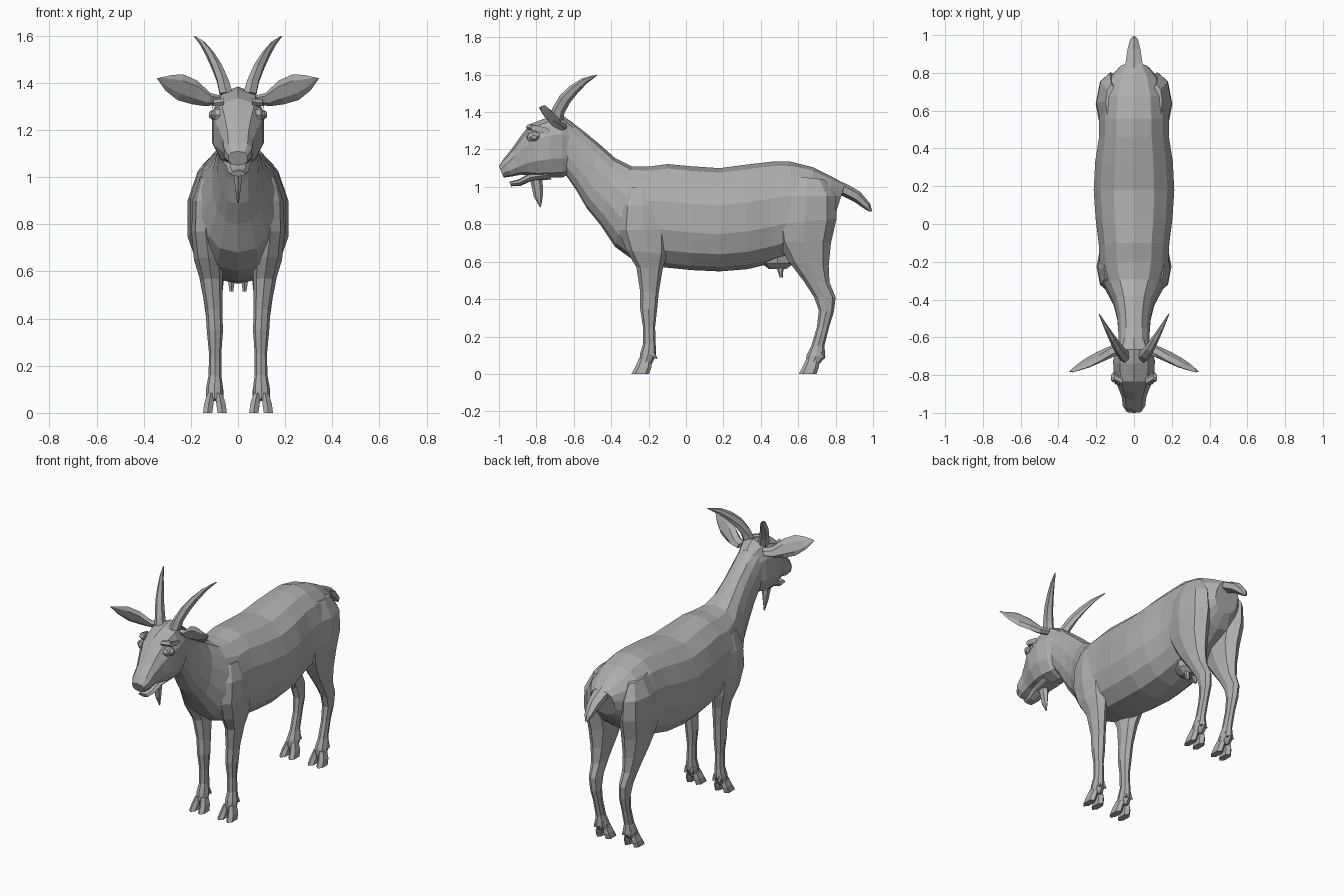
import bpy, math
from mathutils import Vector as V

coat = bpy.data.materials.new("grey_coat")
coat.diffuse_color = (0.42, 0.42, 0.42, 1)


def ring(c, u, v, n=8, p=1.0):
    """Superellipse of n points round c, spanned by half axes u and v."""
    def f(t):
        return math.copysign(abs(t) ** p, t) if abs(t) > 1e-6 else 0
    a = [2 * math.pi * i / n for i in range(n)]
    return [V(c) + V(u) * f(math.cos(t)) + V(v) * f(math.sin(t)) for t in a]


def span(y0, z0, y1, z1, hw, x=0, n=8, p=1.0):
    """Ring across a side profile, from one (y, z) edge to the other."""
    a, b = V((0, y0, z0)), V((0, y1, z1))
    return ring((a + b) / 2 + V((x, 0, 0)), (a - b) / 2, (hw, 0, 0), n, p)


def loft(name, rings, mirror=False):
    for s in ((1, -1) if mirror else (1,)):
        n = len(rings[0])
        verts = [(s * q.x, q.y, q.z) for r in rings for q in r]
        faces = [(k * n + i, k * n + (i + 1) % n, (k + 1) * n + (i + 1) % n, (k + 1) * n + i)
                 for k in range(len(rings) - 1) for i in range(n)]
        faces += [tuple(range(n))[::-1], tuple(range(len(verts) - n, len(verts)))]
        if s < 0:
            faces = [f[::-1] for f in faces]
        # outward winding from the signed volume
        vol = sum(V(verts[f[0]]).dot(V(verts[f[i]]).cross(V(verts[f[i + 1]])))
                  for f in faces for i in range(1, len(f) - 1))
        if vol < 0:
            faces = [f[::-1] for f in faces]
        me = bpy.data.meshes.new(name)
        me.from_pydata(verts, [], faces)
        me.materials.append(coat)
        side = ("_left" if s > 0 else "_right") if mirror else ""
        bpy.context.collection.objects.link(bpy.data.objects.new(name + side, me))


# neck and trunk: top y z, bottom y z, half width
body = [(-.63, 1.36, -.64, 1.06, .085), (-.55, 1.30, -.585, .98, .085),
        (-.47, 1.235, -.53, .885, .09), (-.38, 1.155, -.46, .80, .11),
        (-.29, 1.11, -.38, .68, .155), (-.20, 1.108, -.27, .60, .185),
        (-.10, 1.122, -.12, .57, .19), (.03, 1.11, .03, .555, .208),
        (.18, 1.10, .18, .548, .218), (.33, 1.12, .33, .56, .21),
        (.46, 1.135, .45, .59, .19), (.56, 1.135, .54, .62, .188),
        (.68, 1.105, .66, .70, .175), (.78, 1.055, .74, .76, .14),
        (.85, 1.015, .795, .84, .08)]
loft("trunk", [span(*b, n=14, p=.85) for b in body])

# tail
tail = [(.80, 1.04, .78, .97, .06), (.87, 1.01, .84, .95, .05), (.93, .975, .90, .92, .04),
        (.985, .91, .95, .885, .025), (.995, .87, .98, .868, .008)]
loft("tail", [span(*t, n=6) for t in tail])

# skull down to the upper lip
head = [(-.60, 1.34, -.62, 1.07, .075), (-.665, 1.385, -.66, 1.05, .10),
        (-.74, 1.372, -.72, 1.05, .115), (-.835, 1.335, -.79, 1.05, .108),
        (-.885, 1.27, -.84, 1.06, .085), (-.93, 1.205, -.88, 1.065, .068),
        (-.975, 1.15, -.935, 1.055, .062), (-1.0, 1.11, -.975, 1.05, .042)]
loft("head", [span(*h, n=10, p=.8) for h in head])

# open lower jaw
jaw = [(-.74, 1.09, -.72, 1.04, .065), (-.84, 1.07, -.83, 1.03, .05),
       (-.90, 1.038, -.885, 1.005, .042), (-.945, 1.028, -.935, 1.003, .032)]
loft("lower_jaw", [span(*j, n=8) for j in jaw])

# beard
beard = [(-.84, 1.06, -.77, 1.06, .028), (-.825, 1.0, -.765, 1.0, .02),
         (-.815, .95, -.765, .955, .013), (-.78, .89, -.775, .895, .004)]
loft("beard", [span(*b, n=6) for b in beard])

# eyeball and lid
for nm, r, x in (("eyelid", .042, .094), ("eyeball", .027, .108)):
    loft(nm, [ring((x + .018 * h, -.812, 1.265), (0, r * w, 0), (0, 0, r * w * .8))
              for h, w in ((-1, 1), (.2, .9), (.8, .5))], True)

# brow ridge
loft("brow", [ring((x, y, z), (0, .02, 0), (0, 0, .016), 6)
              for x, y, z in ((.06, -.835, 1.32), (.105, -.81, 1.315), (.108, -.75, 1.30))], True)

# leaf ears, cupped forward: centre x y z, half height, half depth
ear = [(.08, -.66, 1.325, .02, .025), (.13, -.68, 1.33, .028, .025), (.185, -.705, 1.36, .05, .02),
       (.245, -.735, 1.382, .055, .016), (.295, -.76, 1.40, .033, .01), (.332, -.782, 1.422, .003, .003)]
loft("ear", [ring((x, y, z), (-.012, -h * .35, h), (d * .4, d, 0), 6) for x, y, z, h, d in ear], True)

# swept-back horns
horn = [(-.735, 1.36, -.66, 1.345, .032, .05), (-.715, 1.42, -.65, 1.395, .028, .064),
        (-.675, 1.488, -.62, 1.45, .024, .09), (-.62, 1.54, -.58, 1.50, .018, .118),
        (-.555, 1.58, -.53, 1.553, .011, .15), (-.478, 1.60, -.476, 1.595, .003, .184)]
loft("horn", [span(*h, n=6) for h in horn], True)

# shoulder and front leg: front y z, back y z, half width, x
front = [(-.31, 1.0, -.16, 1.0, .03, .13), (-.345, .90, -.12, .90, .05, .142),
         (-.36, .77, -.09, .77, .06, .138), (-.32, .66, -.10, .64, .062, .125),
         (-.265, .57, -.125, .56, .048, .113), (-.245, .44, -.145, .44, .036, .102),
         (-.245, .35, -.155, .34, .034, .098), (-.23, .25, -.165, .25, .026, .097),
         (-.23, .16, -.162, .16, .027, .098), (-.245, .11, -.16, .10, .036, .099),
         (-.25, .06, -.185, .05, .036, .099)]
loft("front_leg", [span(*f) for f in front], True)

# thigh and hind leg
hind = [(.55, 1.06, .74, 1.04, .03, .12), (.49, .95, .80, .95, .07, .128),
        (.465, .80, .805, .83, .08, .123), (.485, .71, .775, .70, .075, .115),
        (.55, .60, .763, .58, .055, .112), (.63, .495, .767, .49, .04, .108),
        (.685, .41, .80, .41, .032, .104), (.71, .34, .79, .33, .03, .10),
        (.70, .25, .765, .25, .025, .098), (.67, .15, .74, .15, .026, .098),
        (.645, .10, .745, .09, .036, .098), (.64, .06, .71, .05, .036, .098)]
loft("hind_leg", [span(*h) for h in hind], True)

# cloven hooves and dewclaws
for nm, y in (("front", -.215), ("hind", .68)):
    for toe, d in (("inner", -1), ("outer", 1)):
        loft(f"{nm}_{toe}_toe", [
            span(y - .035, .085, y + .032, .07, .017, .098 + d * .017, 6, .8),
            span(y - .055, .04, y + .03, .035, .022, .098 + d * .026, 6, .8),
            span(y - .077, 0, y + .018, 0, .022, .098 + d * .031, 6, .8)], True)
        loft(f"{nm}_{toe}_dewclaw", [
            span(y + .02, .12, y + .05, .115, .012, .098 + d * .018, 6),
            span(y + .04, .085, y + .062, .08, .008, .098 + d * .02, 6)], True)

# udder and teats
loft("udder", [ring((0, .49, z), (0, r, 0), (r * .9, 0, 0)) for z, r in ((.66, .10), (.59, .085), (.56, .045))])
loft("teat", [ring((.028, y, z), (0, r, 0), (r, 0, 0), 6)
              for y, z, r in ((.50, .59, .022), (.505, .55, .015), (.51, .515, .009))], True)
